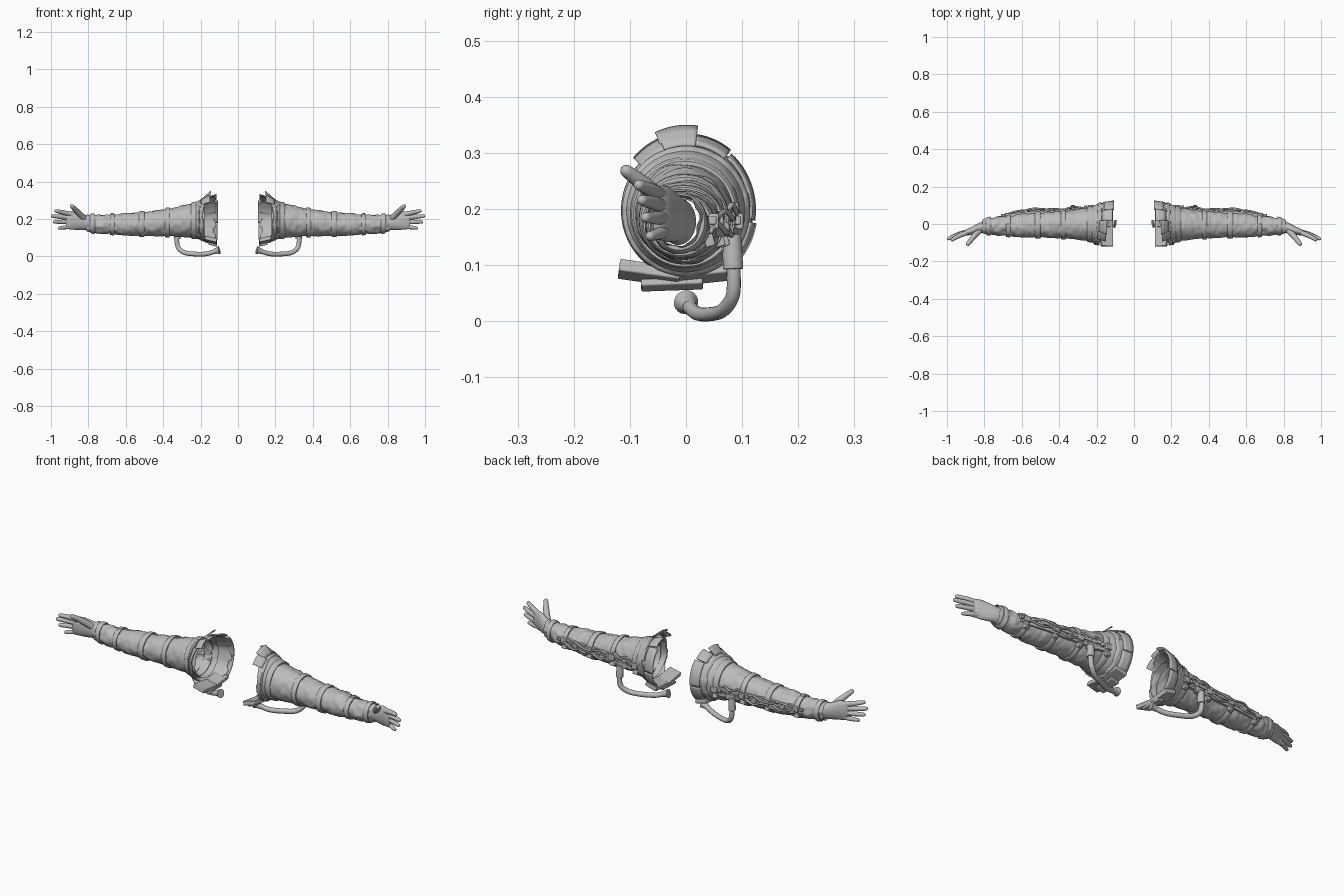
import bpy, bmesh, math
from mathutils import Vector, Matrix, noise

old = bpy.data.objects.get("Cube")
if old:
    bpy.data.objects.remove(old)

grey = bpy.data.materials.new("plain grey")
grey.use_nodes = True
GREY = (0.5, 0.5, 0.5, 1)
grey.diffuse_color = GREY
grey.node_tree.nodes["Principled BSDF"].inputs["Base Color"].default_value = GREY
SEG = 48


def finish(bm, name, angle=40, solid=0, bevel=0):
    """Turn a left-side bmesh into a mirrored, shaded pair."""
    bmesh.ops.recalc_face_normals(bm, faces=bm.faces)
    me = bpy.data.meshes.new(name)
    bm.to_mesh(me)
    bm.free()
    ob = bpy.data.objects.new(name, me)
    bpy.context.collection.objects.link(ob)
    me.materials.append(grey)
    if solid:
        m = ob.modifiers.new("thickness", 'SOLIDIFY')
        m.thickness, m.offset = solid, 0
    if bevel:
        m = ob.modifiers.new("soft edges", 'BEVEL')
        m.width, m.segments = bevel, 2
    ob.modifiers.new("both sides", 'MIRROR')
    bpy.context.view_layer.objects.active = ob
    ob.select_set(True)
    bpy.ops.object.shade_smooth_by_angle(angle=math.radians(angle))
    ob.select_set(False)
    return ob


def skin(bm, rings, closed=True):
    """Bridge successive point rings with quads."""
    vr = [[bm.verts.new(p) for p in r] for r in rings]
    n = len(vr[0])
    for a, b in zip(vr, vr[1:]):
        for i in range(n if closed else n - 1):
            j = (i + 1) % n
            bm.faces.new((a[i], a[j], b[j], b[i]))
    return vr


def tube(bm, pts, radii, seg=12, caps=True):
    """Round tube through a smoothed path, with domed ends."""
    pts = [Vector(p) for p in pts]
    path, rad = [], []
    for i in range(len(pts) - 1):
        p0, p1, p2 = pts[max(i - 1, 0)], pts[i], pts[i + 1]
        p3 = pts[min(i + 2, len(pts) - 1)]
        for k in range(6):
            t = k / 6
            path.append(0.5 * (2 * p1 + (p2 - p0) * t + (2 * p0 - 5 * p1 + 4 * p2 - p3) * t * t
                               + (3 * p1 - p0 - 3 * p2 + p3) * t ** 3))
            rad.append(radii[i] + (radii[i + 1] - radii[i]) * t)
    path.append(pts[-1])
    rad.append(radii[-1])
    if caps:
        d, r = (path[-1] - path[-2]).normalized(), rad[-1]
        for s in (0.5, 0.8, 0.98):
            path.append(pts[-1] + d * r * s)
            rad.append(r * math.sqrt(1 - s * s))
    rings, side = [], None
    for i, p in enumerate(path):
        t = (path[min(i + 1, len(path) - 1)] - path[max(i - 1, 0)]).normalized()
        side = t.orthogonal() if side is None else side - t * side.dot(t)
        side.normalize()
        up = t.cross(side)
        rings.append([p + rad[i] * (side * math.cos(a) + up * math.sin(a))
                      for a in (math.tau * k / seg for k in range(seg))])
    vr = skin(bm, rings)
    bm.faces.new(vr[0])
    bm.faces.new(vr[-1])


def box(bm, loc, size, rot=(0, 0, 0)):
    m = Matrix.Translation(loc)
    for ax, r in zip("XYZ", rot):
        m = m @ Matrix.Rotation(math.radians(r), 4, ax)
    bmesh.ops.create_cube(bm, size=1, matrix=m @ Matrix.Diagonal((*size, 1)))


# Sleeve sections: x, back y, front y, bottom z, top z
ARM = [(.18, .095, -.097, .1, .293), (.24, .088, -.092, .1, .285), (.32, .074, -.08, .106, .265),
       (.40, .07, -.077, .108, .252), (.47, .062, -.072, .11, .24), (.54, .064, -.073, .11, .235),
       (.62, .054, -.07, .113, .228), (.68, .044, -.064, .12, .222), (.75, .036, -.058, .122, .222),
       (.79, .03, -.054, .13, .225), (.83, .016, -.052, .14, .228)]


def section(x):
    for a, b in zip(ARM, ARM[1:]):
        if x <= b[0]:
            t = max(0, (x - a[0]) / (b[0] - a[0]))
            return [p + (q - p) * t for p, q in zip(a, b)]
    return list(ARM[-1])


def arm_ring(x, grow=0, wrinkle=0):
    _, yb, yf, zb, zt = section(x)
    out = []
    for k in range(SEG):
        a = math.tau * k / SEG
        g = grow + wrinkle * noise.noise(Vector((x * 38, 2 * math.cos(a), 2 * math.sin(a))))
        out.append((x, (yb + yf) / 2 + ((yb - yf) / 2 + g) * math.cos(a),
                    (zb + zt) / 2 + ((zt - zb) / 2 + g) * math.sin(a)))
    return out


# Sleeve, gathered softly between the bands
BANDS = [(.21, .25), (.365, .39), (.5, .53), (.66, .685), (.765, .79)]
bm = bmesh.new()
rows = []
for i in range(101):
    x = .18 + .63 * i / 100
    gap = min(abs(x - (a + b) / 2) for a, b in BANDS)
    rows.append(arm_ring(x, min(gap, .05) * .08 - .003, .006))
skin(bm, rows)
finish(bm, "sleeve", 60)

# Raised bands
bm = bmesh.new()
for a, b in BANDS:
    skin(bm, [arm_ring(x, g) for x, g in
              ((a, -.004), (a, .003), (a + .004, .006), (b - .004, .006), (b, .003), (b, -.004))])
finish(bm, "arm_bands")

# Flared shoulder shell, cut back at the front and ragged along the edge
def shell_ring(t, lo=0, hi=math.tau, grow=0):
    out = []
    n = 96
    for k in range(n):
        a = lo + (hi - lo) * k / n
        front = max(0, -math.cos(a)) ** .6
        notch = .012 * (math.sin(a * 9) > .2) + .008 * (math.sin(a * 5 + 1) > .5)
        edge = .118 + .068 * front + notch * (1 - .6 * front)
        f = t ** .75
        x = .225 + (edge - .225) * t
        ry, rz = .094 + .022 * f + grow, .095 + .025 * f + grow
        out.append((x, -.002 + .004 * f + ry * math.cos(a), .194 + .004 * f + rz * math.sin(a)))
    return out


bm = bmesh.new()
skin(bm, [shell_ring(i / 10) for i in range(11)])
finish(bm, "shoulder_shell", 50, solid=.004)

# Rolled ridge around the shell
bm = bmesh.new()
skin(bm, [shell_ring(t, grow=g) for t, g in ((.3, -.002), (.34, .006), (.44, .008), (.52, .006), (.56, -.002))])
finish(bm, "shoulder_ridge", 50)

# Torn plates standing off the shell: angle range, x range, radius
def plate(bm, a0, a1, x0, x1, r0, r1):
    rings = []
    for i in range(4):
        x, r = x0 + (x1 - x0) * i / 3, r0 + (r1 - r0) * i / 3
        rings.append([(x, .002 + r * .93 * math.cos(a), .198 + r * math.sin(a)) for a in
                      (math.radians(a0 + (a1 - a0) * k / 12) for k in range(13))])
    skin(bm, rings, closed=False)


bm = bmesh.new()
plate(bm, 82, 114, .185, .145, .115, .15)
plate(bm, 52, 82, .17, .115, .118, .134)
plate(bm, -8, 50, .16, .107, .122, .129)
plate(bm, -52, -10, .165, .11, .122, .132)
plate(bm, 112, 138, .195, .15, .115, .137)
finish(bm, "torn_plates", 40, solid=.006)

# Lower shoulder flaps
bm = bmesh.new()
for i, (x, w, y, d, z, tilt) in enumerate([(.145, .065, -.065, .11, .086, -8), (.145, .065, .035, .1, .086, 6),
                                           (.135, .045, -.025, .11, .066, 2)]):
    box(bm, (x, y, z), (w, d, .022 if i < 2 else .013), (tilt, -14, 0))
finish(bm, "shoulder_flaps", bevel=.003)

# Palm with cuff
bm = bmesh.new()
rings = []
for x, y, z, ry, rz in [(.79, -.014, .178, .032, .042), (.815, -.018, .182, .03, .04), (.84, -.026, .186, .026, .045),
                        (.865, -.036, .192, .022, .05), (.89, -.043, .193, .018, .049), (.91, -.05, .191, .014, .045),
                        (.92, -.054, .19, .005, .03)]:
    rings.append([(x, y + ry * math.cos(a), z + rz * math.sin(a)) for a in (math.tau * k / 32 for k in range(32))])
vr = skin(bm, rings)
bm.faces.new(vr[-1])
finish(bm, "palm", 60)

# Fingers and thumb
bm = bmesh.new()
for name, base, tip, r in [("index", (.875, -.04, .222), (.972, -.084, .243), .0125),
                           ("middle", (.875, -.04, .204), (.99, -.078, .216), .0125),
                           ("ring", (.875, -.038, .184), (.981, -.072, .185), .012),
                           ("little", (.87, -.036, .162), (.954, -.064, .152), .011),
                           ("thumb", (.825, -.034, .205), (.887, -.106, .268), .015)]:
    b, t = Vector(base), Vector(tip)
    mid = b.lerp(t, .55) + Vector((0, .004, 0))
    tube(bm, [b, mid, t], [r * 1.1, r, r * .75], 14)
finish(bm, "fingers", 60)

# Buckles on the back, one pair over each band
bm = bmesh.new()
for a, b in BANDS[:4]:
    c = (a + b) / 2
    back = section(c)[1]
    for dz, s in ((0, 1), (-.034, .8)):
        y = back + .004 - (.008 if dz else 0)
        box(bm, (c, y, .178 + dz), (.034 * s, .018, .028 * s), (-dz * 500, 0, 0))
    box(bm, (c + .028, back + .002, .18), (.02, .014, .016))
for x, z in ((.3, .185), (.44, .165), (.6, .175)):
    box(bm, (x, section(x)[1] + .004, z), (.026, .014, .022), (0, 15, 0))
box(bm, (.672, -.01, .224), (.02, .025, .014))
finish(bm, "buckles", bevel=.003)

# Straps running along the back between the bands
bm = bmesh.new()
for z0, z1 in ((.19, .185), (.158, .16)):
    for (p, a), (b, q) in zip(BANDS[:3], BANDS[1:4]):
        rings = []
        for i in range(9):
            t = i / 8
            x = a + (b - a) * t
            y, z = section(x)[1] + .003, z0 + (z1 - z0) * x
            rings.append([(x, y + u, z + v) for u, v in ((-.012, -.008), (.003, -.008), (.003, .008), (-.012, .008))])
        skin(bm, rings)
finish(bm, "back_straps", 30)

# Thin cables arching between buckles
bm = bmesh.new()
for x0, x1, z, lift in ((.27, .38, .2, .014), (.38, .52, .16, .014), (.4, .64, .188, .017), (.52, .7, .165, .014)):
    pts = []
    for i in range(6):
        x = x0 + (x1 - x0) * i / 5
        pts.append((x, section(x)[1] + lift * math.sin(math.pi * i / 5) + .002, z + .008 * math.sin(i * 2)))
    tube(bm, pts, [.005] * 6, 8)
finish(bm, "cables", 60)

# Air hose with a socket and a flared mouthpiece
bm = bmesh.new()
tube(bm, [(.325, .083, .13), (.327, .085, .085), (.318, .083, .045), (.285, .066, .02), (.23, .045, .013),
          (.17, .02, .014), (.125, .005, .027)], [.0125] * 7, 16)
finish(bm, "air_hose", 60)

bm = bmesh.new()
tube(bm, [(.325, .083, .155), (.325, .083, .12), (.326, .084, .093)], [.015, .018, .018], 20, False)
box(bm, (.315, .07, .158), (.05, .034, .03))
finish(bm, "hose_socket", bevel=.002)

bm = bmesh.new()
tube(bm, [(.13, .006, .025), (.115, .003, .03), (.1, 0, .034)], [.013, .016, .022], 20, False)
finish(bm, "hose_mouth", 40)
